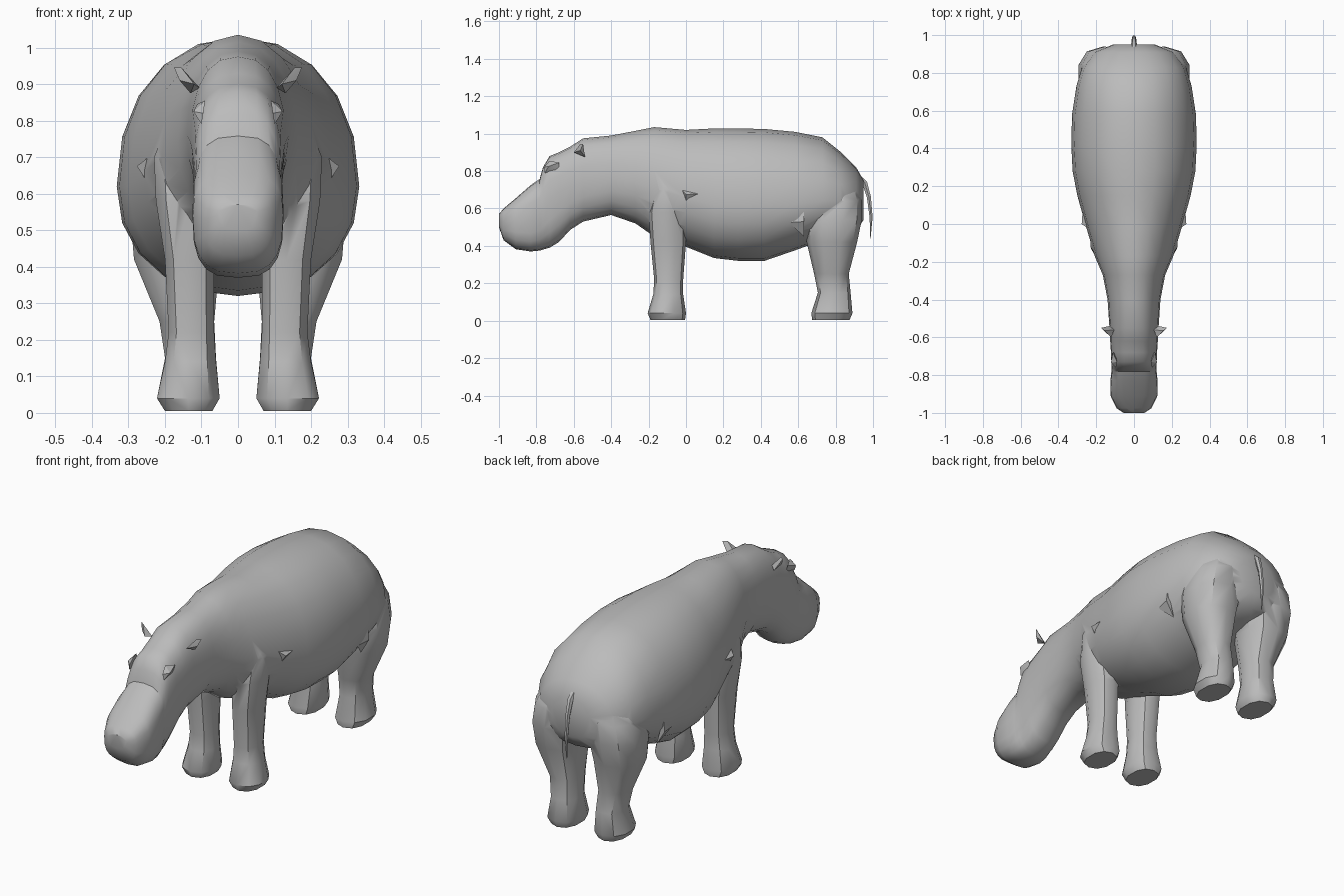
import bpy, bmesh, math

grey = bpy.data.materials.new("hide grey")
grey.diffuse_color = (0.5, 0.5, 0.5, 1)


def activate(ob):
    bpy.ops.object.select_all(action='DESELECT')
    ob.select_set(True)
    bpy.context.view_layer.objects.active = ob


def finish(name, bm, angle=40):
    bmesh.ops.recalc_face_normals(bm, faces=bm.faces)
    me = bpy.data.meshes.new(name)
    bm.to_mesh(me)
    bm.free()
    me.materials.append(grey)
    ob = bpy.data.objects.new(name, me)
    bpy.context.collection.objects.link(ob)
    activate(ob)
    bpy.ops.object.shade_smooth_by_angle(angle=math.radians(angle))
    return ob


def loft(name, rings, angle=40):
    bm = bmesh.new()
    loops = [[bm.verts.new(p) for p in r] for r in rings]
    n = len(loops[0])
    for a, b in zip(loops, loops[1:]):
        for i in range(n):
            bm.faces.new((a[i], a[(i + 1) % n], b[(i + 1) % n], b[i]))
    bm.faces.new(loops[0])
    bm.faces.new(loops[-1])
    return finish(name, bm, angle)


def hull(name, points):
    bm = bmesh.new()
    for p in points:
        bm.verts.new(p)
    bmesh.ops.convex_hull(bm, input=bm.verts[:])
    return finish(name, bm, 30)


def power(v, n):
    return math.copysign(abs(v) ** (2 / n), v)


def section(y, top, bottom, half, mid, n, count=20):
    ring = []
    for i in range(count):
        a = 2 * math.pi * i / count
        s = power(math.sin(a), n)
        z = mid + s * ((top - mid) if s > 0 else (mid - bottom))
        ring.append((half * power(math.cos(a), n), y, z))
    return ring


# Muzzle to rump: y, top, bottom, half width, widest height, squareness
trunk = [
    (-1.00, 0.57, 0.50, 0.055, 0.54, 2.6),
    (-0.975, 0.60, 0.43, 0.092, 0.53, 2.8),
    (-0.91, 0.655, 0.382, 0.124, 0.54, 2.8),
    (-0.83, 0.725, 0.37, 0.125, 0.55, 3.0),
    (-0.782, 0.758, 0.375, 0.120, 0.57, 3.0),
    (-0.765, 0.82, 0.38, 0.118, 0.60, 2.9),
    (-0.73, 0.88, 0.39, 0.120, 0.65, 2.8),
    (-0.68, 0.90, 0.42, 0.122, 0.69, 2.6),
    (-0.62, 0.93, 0.485, 0.126, 0.72, 2.5),
    (-0.55, 0.975, 0.53, 0.130, 0.74, 2.4),
    (-0.40, 0.99, 0.565, 0.140, 0.76, 2.2),
    (-0.27, 1.015, 0.52, 0.165, 0.74, 2.1),
    (-0.17, 1.035, 0.45, 0.208, 0.70, 2.0),
    (0.00, 1.02, 0.395, 0.258, 0.66, 2.0),
    (0.15, 1.028, 0.335, 0.300, 0.62, 2.1),
    (0.28, 1.028, 0.32, 0.325, 0.62, 2.15),
    (0.42, 1.025, 0.32, 0.332, 0.62, 2.15),
    (0.58, 1.01, 0.375, 0.328, 0.62, 2.1),
    (0.73, 0.98, 0.43, 0.305, 0.64, 2.1),
    (0.83, 0.90, 0.45, 0.275, 0.64, 2.1),
    (0.91, 0.82, 0.48, 0.215, 0.63, 2.1),
    (0.95, 0.75, 0.54, 0.110, 0.63, 2.1),
]
body = loft("body", [section(*s) for s in trunk])


def limb(name, side, rows, n=10):
    rings = []
    for z, x0, x1, y0, y1 in rows:
        ring = []
        for i in range(n):
            a = 2 * math.pi * (i + 0.5) / n
            ring.append((side * ((x0 + x1) / 2 + (x1 - x0) / 2 * power(math.cos(a), 2.3) / 0.96),
                         (y0 + y1) / 2 + (y1 - y0) / 2 * power(math.sin(a), 2.3), z))
        rings.append(ring)
    return loft(name, rings)


# Legs: height, inner x, outer x, front y, back y
front = [
    (0.005, 0.07, 0.20, -0.19, -0.005),
    (0.04, 0.05, 0.222, -0.205, 0.00),
    (0.14, 0.06, 0.20, -0.175, -0.015),
    (0.22, 0.065, 0.19, -0.17, -0.015),
    (0.42, 0.065, 0.20, -0.19, 0.00),
    (0.58, 0.06, 0.225, -0.20, 0.00),
    (0.70, 0.07, 0.23, -0.175, -0.01),
    (0.80, 0.08, 0.19, -0.14, -0.04),
]
hind = [
    (0.005, 0.07, 0.20, 0.675, 0.875),
    (0.04, 0.05, 0.222, 0.67, 0.89),
    (0.15, 0.06, 0.20, 0.705, 0.88),
    (0.25, 0.065, 0.215, 0.685, 0.87),
    (0.42, 0.05, 0.285, 0.645, 0.915),
    (0.54, 0.03, 0.295, 0.63, 0.94),
    (0.64, 0.03, 0.275, 0.65, 0.94),
    (0.74, 0.06, 0.22, 0.70, 0.90),
]
legs = []
for label, s in (("right", 1), ("left", -1)):
    legs.append(limb("front_leg_" + label, s, front))
    legs.append(limb("hind_leg_" + label, s, hind))

    # Pointed ears
    hull("ear_" + label, [(s * x, y, z) for x, y, z in (
        (0.105, -0.56, 0.89), (0.13, -0.54, 0.875), (0.175, -0.55, 0.945),
        (0.155, -0.565, 0.945), (0.16, -0.565, 0.91), (0.12, -0.60, 0.90))])
    # Small eye ridge
    hull("eye_ridge_" + label, [(s * x, y, z) for x, y, z in (
        (0.095, -0.76, 0.82), (0.10, -0.755, 0.79), (0.122, -0.735, 0.825),
        (0.09, -0.73, 0.855), (0.112, -0.68, 0.845), (0.10, -0.68, 0.80))])
    # Skin folds behind the elbow and ahead of the thigh
    hull("elbow_fold_" + label, [(s * x, y, z) for x, y, z in (
        (0.22, -0.04, 0.72), (0.277, 0.0, 0.675), (0.27, 0.10, 0.68), (0.24, 0.0, 0.62))])
    hull("thigh_fold_" + label, [(s * x, y, z) for x, y, z in (
        (0.31, 0.63, 0.60), (0.305, 0.55, 0.525), (0.27, 0.63, 0.45), (0.318, 0.63, 0.53))])

# Merge the legs into the body as one skin
for leg in legs:
    mod = body.modifiers.new("join", 'BOOLEAN')
    mod.operation = 'UNION'
    mod.solver = 'EXACT'
    mod.object = leg
    activate(body)
    bpy.ops.object.modifier_apply(modifier=mod.name)
    bpy.data.objects.remove(leg)
activate(body)
bpy.ops.object.shade_smooth_by_angle(angle=math.radians(48))

# Thin hanging tail
path = [(0.92, 0.77, 0.016), (0.955, 0.74, 0.015), (0.978, 0.66, 0.012),
        (0.99, 0.55, 0.009), (0.985, 0.44, 0.002)]
loft("tail", [[(r * math.cos(k * math.tau / 6), y + r * math.sin(k * math.tau / 6),
                z + 0.3 * r * math.sin(k * math.tau / 6)) for k in range(6)] for y, z, r in path])
